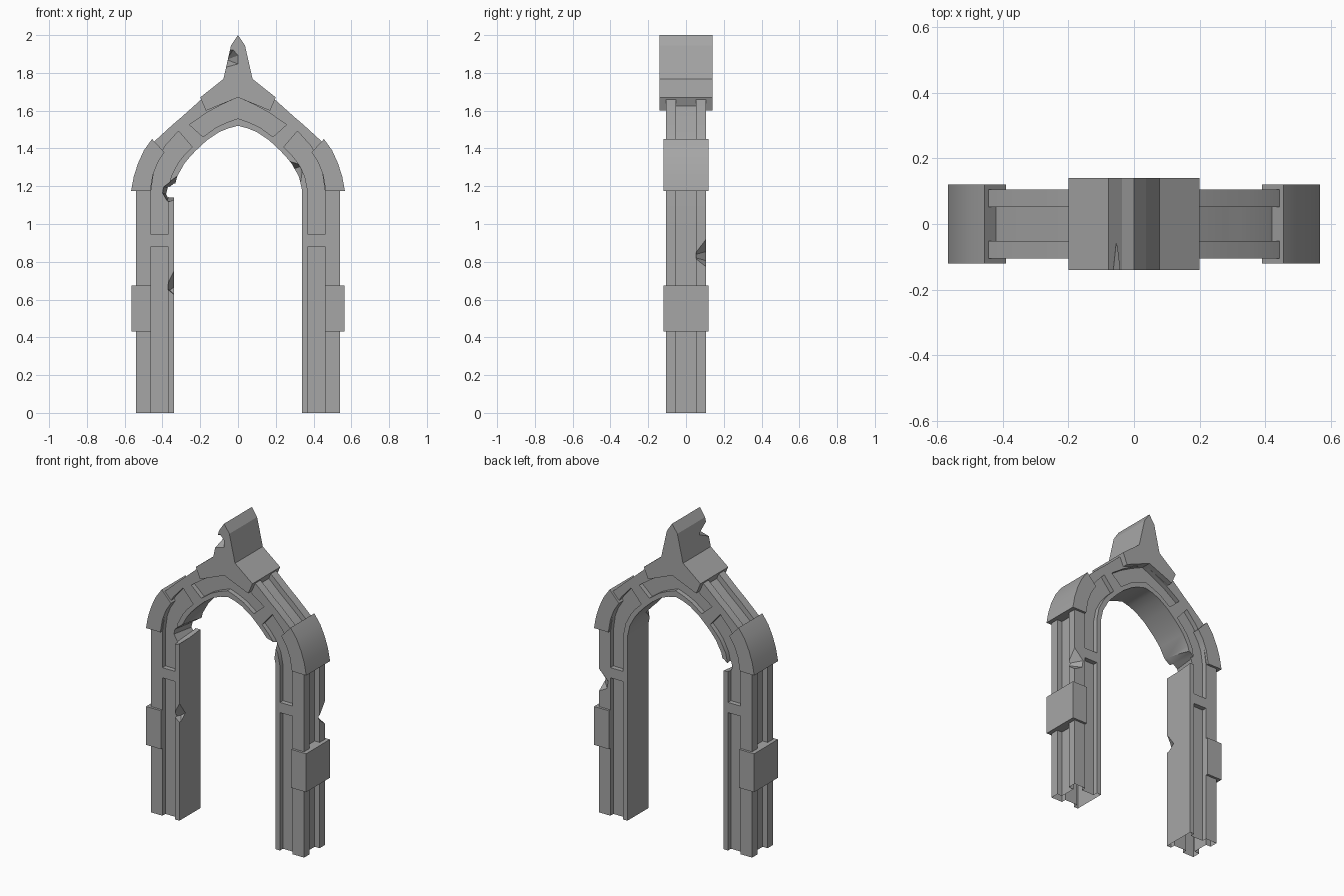
import bpy, bmesh, math

if "Cube" in bpy.data.objects:
    bpy.data.objects.remove(bpy.data.objects["Cube"])

stone = bpy.data.materials.new("grey stone")
stone.diffuse_color = (0.38, 0.38, 0.38, 1)
stone.use_nodes = True
stone.node_tree.nodes["Principled BSDF"].inputs["Base Color"].default_value = stone.diffuse_color


def make(name, bm):
    bmesh.ops.recalc_face_normals(bm, faces=bm.faces)
    me = bpy.data.meshes.new(name)
    bm.to_mesh(me)
    bm.free()
    me.materials.append(stone)
    ob = bpy.data.objects.new(name, me)
    bpy.context.collection.objects.link(ob)
    return ob


def prism(name, pts, half):
    """Extrude an x-z outline to y = -half..half."""
    bm = bmesh.new()
    f = [bm.verts.new((x, -half, z)) for x, z in pts]
    b = [bm.verts.new((x, half, z)) for x, z in pts]
    bm.faces.new(f)
    bm.faces.new(b[::-1])
    n = len(pts)
    for i in range(n):
        j = (i + 1) % n
        bm.faces.new((f[i], b[i], b[j], f[j]))
    return make(name, bm)


def chip(target, pts):
    """Knock a broken convex piece out of the target."""
    bm = bmesh.new()
    for p in pts:
        bm.verts.new(p)
    res = bmesh.ops.convex_hull(bm, input=bm.verts)
    junk = [v for v in bm.verts if not v.link_faces]
    bmesh.ops.delete(bm, geom=junk, context='VERTS')
    cutter = make("chip_cutter", bm)
    cutter.hide_render = True
    mod = target.modifiers.new("chip", 'BOOLEAN')
    mod.operation = 'DIFFERENCE'
    mod.solver = 'EXACT'
    mod.object = cutter
    bpy.context.view_layer.objects.active = target
    bpy.ops.object.modifier_apply(modifier=mod.name)
    bpy.data.objects.remove(cutter)


def smooth(ob, angle=30):
    bpy.ops.object.select_all(action='DESELECT')
    ob.select_set(True)
    bpy.context.view_layer.objects.active = ob
    bpy.ops.object.shade_smooth_by_angle(angle=math.radians(angle))


# Arch body stations: inner x,z, outer x,z, panel outer fraction, recessed before / after
R = 0.03
half = [
    (.34, 0, .54, 0, .6, (1,)),
    (.34, .88, .54, .88, .6, (1, 0)),
    (.34, .945, .54, .945, .6, (0, 1)),
    (.34, 1.175, .54, 1.175, .6, (1,)),
    (.323, 1.25, .53, 1.275, .6, (1,)),
    (.285, 1.318, .495, 1.37, .65, (1,)),
    (.255, 1.355, .44, 1.44, .7, (1,)),
    (.225, 1.387, .345, 1.527, .75, (1, 0)),
    (.165, 1.443, .30, 1.565, .68, (0, 1)),
    (.10, 1.487, .20, 1.655, .62, (1,)),
    (.05, 1.507, .10, 1.72, .6, (1,)),
]
stations = [(*s[:5], r) for s in half for r in s[5]]
mirrored = [(-a, b, -c, d, f, r) for a, b, c, d, f, r in reversed(stations)]
stations += [(0, 1.52, 0, 1.78, .58, 1)] + mirrored

bm = bmesh.new()
rings = []
D, G, GD = .105, .052, .035
for ix, iz, ox, oz, f2, r in stations:
    length = math.hypot(ox - ix, oz - iz)
    floor = 1 - GD / length
    d = D - R * r
    side = [(0, D), (.15, D), (.15, d), (f2, d), (f2, D), (1, D), (1, G), (floor, G)]
    section = [(t, -y) for t, y in side] + [(t, y) for t, y in reversed(side)]
    rings.append([bm.verts.new((ix + (ox - ix) * t, y, iz + (oz - iz) * t)) for t, y in section])
for a, b in zip(rings, rings[1:]):
    for i in range(len(a)):
        j = (i + 1) % len(a)
        bm.faces.new((a[i], a[j], b[j], b[i]))
bm.faces.new(rings[0])
bm.faces.new(rings[-1])
bmesh.ops.remove_doubles(bm, verts=bm.verts, dist=1e-5)
arch = make("arch_body", bm)

# Broken spots on the arch
chip(arch, [(-.29, -.2, 1.29), (-.41, -.2, 1.20), (-.415, -.2, 1.17), (-.38, -.2, 1.11), (-.30, -.2, 1.145),
            (-.28, .2, 1.21), (-.355, .2, 1.19), (-.365, .2, 1.15), (-.30, .2, 1.15)])
chip(arch, [(-.32, -.13, .82), (-.385, -.13, .66), (-.37, -.13, .72), (-.31, -.13, .60),
            (-.32, -.03, .68), (-.36, -.06, .65)])
chip(arch, [(.25, -.14, 1.35), (.35, -.14, 1.32), (.355, -.14, 1.28), (.34, -.14, 1.18),
            (.25, -.14, 1.25), (.29, -.01, 1.29), (.32, -.05, 1.30)])
chip(arch, [(.57, .13, .98), (.57, .015, .83), (.57, .05, .80), (.57, .13, .74),
            (.45, .13, .86), (.46, .13, .80)])

# Leg bottoms are open
bm = bmesh.new()
bm.from_mesh(arch.data)
low = [f for f in bm.faces if f.calc_center_median().z < 1e-4]
bmesh.ops.delete(bm, geom=low, context='FACES')
bm.to_mesh(arch.data)
bm.free()
smooth(arch)

# Keystone with pointed finial
right = [(.17, 1.60), (.20, 1.67), (.077, 1.768), (.037, 1.945)]
outline = [(0, 1.67)] + right + [(0, 2.0)] + [(-x, z) for x, z in reversed(right)]
key = prism("keystone", outline, .14)
chip(key, [(-.09, -.17, 1.81), (-.015, -.17, 1.94), (.02, -.17, 1.90), (.02, -.17, 1.84),
           (-.09, -.17, 1.92), (-.06, -.05, 1.87)])
smooth(key, 20)

# Shoulder caps and leg blocks on both sides
for s, side in ((1, "right"), (-1, "left")):
    cap = [(.465, 1.175), (.566, 1.175), (.552, 1.25), (.53, 1.32), (.498, 1.39), (.455, 1.45),
           (.39, 1.38), (.425, 1.325), (.45, 1.26)]
    smooth(prism("shoulder_cap_" + side, [(s * x, z) for x, z in cap], .12))
    block = [(.46, .43), (.565, .43), (.565, .675), (.46, .675)]
    prism("leg_block_" + side, [(s * x, z) for x, z in block], .12)
